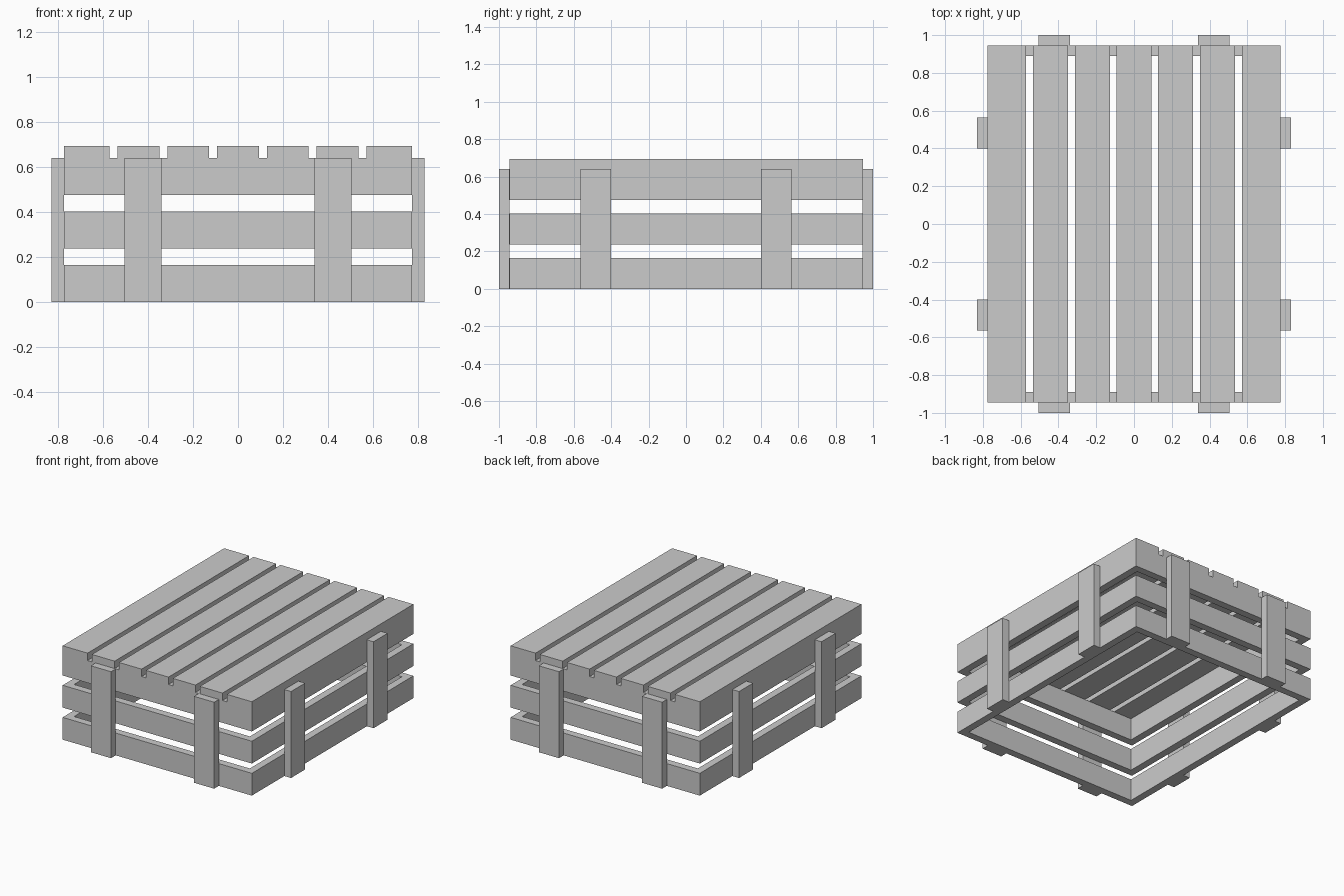
import bpy, bmesh
from mathutils import Vector

if "Cube" in bpy.data.objects:
    bpy.data.objects.remove(bpy.data.objects["Cube"])

HX, HY = 0.775, 0.945      # crate body half sizes
T = 0.055                  # board thickness
BOARD = 0.165              # board width
RAIL_TOP, TOP = 0.64, 0.695


def board(name, lo, hi):
    """Box-shaped board between two opposite corners."""
    lo, hi = Vector(lo), Vector(hi)
    bm = bmesh.new()
    bmesh.ops.create_cube(bm, size=1)
    bmesh.ops.scale(bm, vec=hi - lo, verts=bm.verts)
    me = bpy.data.meshes.new(name)
    bm.to_mesh(me)
    bm.free()
    ob = bpy.data.objects.new(name, me)
    ob.location = (lo + hi) / 2
    bpy.context.collection.objects.link(ob)
    return ob


# Three rows of wall boards: long sides run full length, ends fit between
for row in range(3):
    z0 = row * (RAIL_TOP - BOARD) / 2
    z1 = z0 + BOARD
    for s, side in ((-1, "left"), (1, "right")):
        x = sorted((s * HX, s * (HX - T)))
        board(f"{side}_wall_board_{row + 1}", (x[0], -HY, z0), (x[1], HY, z1))
    for s, side in ((-1, "front"), (1, "back")):
        y = sorted((s * HY, s * (HY - T)))
        board(f"{side}_wall_board_{row + 1}", (-HX + T, y[0], z0), (HX - T, y[1], z1))

# Upright battens, two on the outside of every wall
for s in (-1, 1):
    for t in (-1, 1):
        a = sorted((t * 0.34, t * 0.505))
        y = sorted((s * HY, s * (HY + T)))
        board("end_batten", (a[0], y[0], 0), (a[1], y[1], RAIL_TOP))
        b = sorted((t * 0.40, t * 0.565))
        x = sorted((s * HX, s * (HX + T)))
        board("side_batten", (x[0], b[0], 0), (x[1], b[1], RAIL_TOP))

# Seven top slats with narrow gaps, outer two slightly wider
edges = [(-0.0925, 0.0925), (0.128, 0.313), (0.349, 0.535), (0.571, HX)]
for i, (a, b) in enumerate(edges):
    board(f"top_slat_{i}", (a, -HY, RAIL_TOP), (b, HY, TOP))
    if i:
        board(f"top_slat_{i}_mirrored", (-b, -HY, RAIL_TOP), (-a, HY, TOP))
